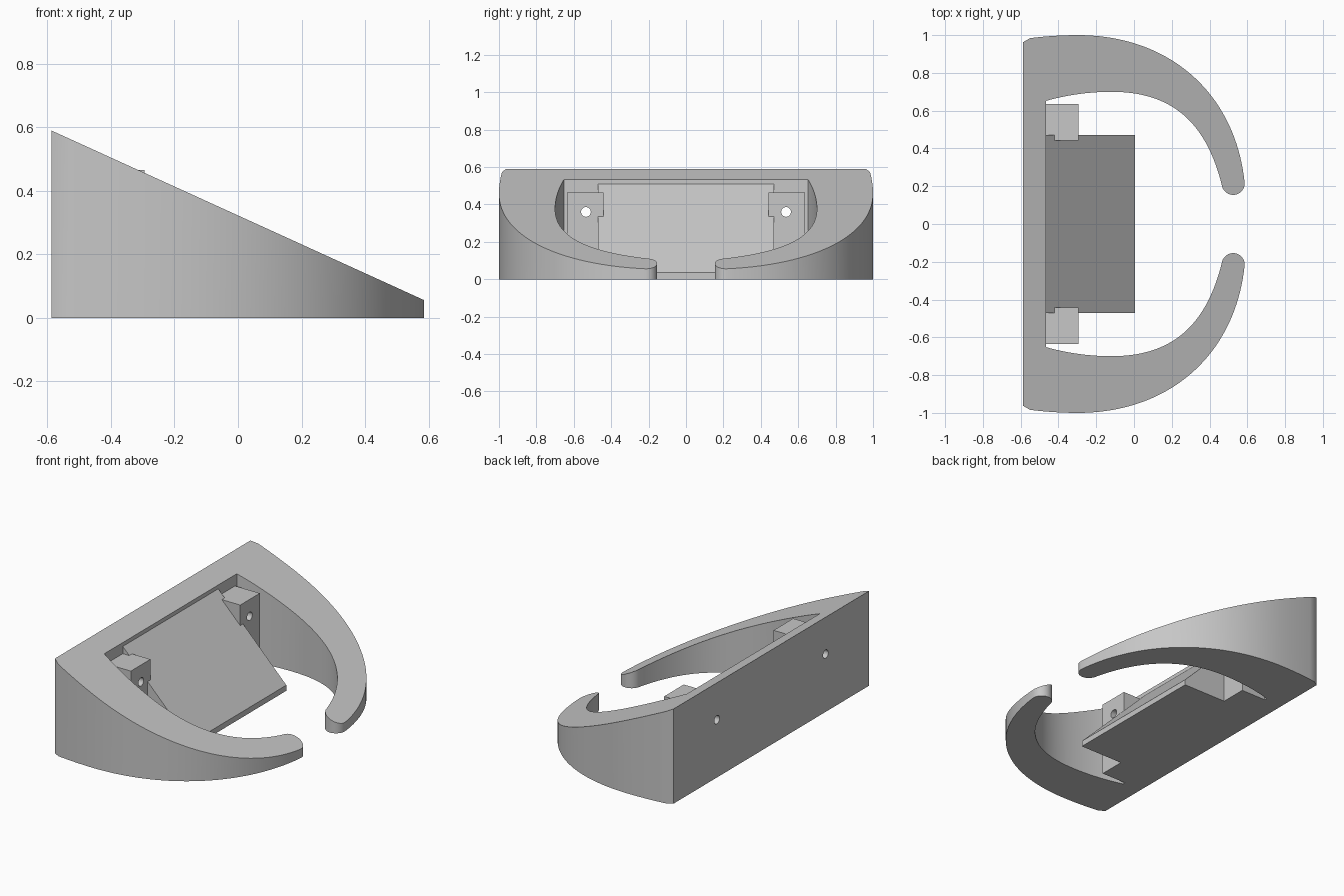
import bpy, bmesh, math
from mathutils import Vector
from mathutils.geometry import interpolate_bezier

cube = bpy.data.objects.get("Cube")
if cube:
    bpy.data.objects.remove(cube, do_unlink=True)

GREY = (0.57, 0.57, 0.57, 1.0)
mat = bpy.data.materials.new("plain grey")
mat.use_nodes = True
mat.diffuse_color = GREY
mat.node_tree.nodes["Principled BSDF"].inputs["Base Color"].default_value = GREY


def finish(name, bm):
    """Turn a bmesh into a named grey object."""
    bmesh.ops.recalc_face_normals(bm, faces=bm.faces)
    mesh = bpy.data.meshes.new(name)
    bm.to_mesh(mesh)
    bm.free()
    mesh.materials.append(mat)
    obj = bpy.data.objects.new(name, mesh)
    bpy.context.collection.objects.link(obj)
    return obj


def prism(name, lower, upper):
    """Close two matching outlines into a solid."""
    bm = bmesh.new()
    a = [bm.verts.new(p) for p in lower]
    b = [bm.verts.new(p) for p in upper]
    bm.faces.new(a)
    bm.faces.new(b)
    for i in range(len(a)):
        j = (i + 1) % len(a)
        bm.faces.new((a[i], a[j], b[j], b[i]))
    return finish(name, bm)


def bezier(p0, p1, p2, p3, count):
    pts = [Vector((*p, 0)) for p in (p0, p1, p2, p3)]
    return [(p.x, p.y) for p in interpolate_bezier(*pts, count)]


def drill(obj, y):
    """Cut a round screw hole along x."""
    bpy.ops.mesh.primitive_cylinder_add(vertices=32, radius=0.026, depth=1,
                                        location=(-0.5, y, 0.36),
                                        rotation=(0, math.pi / 2, 0))
    cutter = bpy.context.object
    cutter.name = "hole_cutter"
    cutter.hide_render = True
    mod = obj.modifiers.new("screw hole", "BOOLEAN")
    mod.operation = "DIFFERENCE"
    mod.solver = "EXACT"
    mod.object = cutter
    bpy.context.view_layer.objects.active = obj
    bpy.ops.object.modifier_apply(modifier=mod.name)
    bpy.data.objects.remove(cutter, do_unlink=True)


# Curved frame: half outline from the back wall, round the arm, to the inner wall
BACK, WALL = -0.588, -0.465
half = [(BACK, 0.962)]
half += bezier((-0.55, 0.984), (-0.47, 0.994), (-0.38, 1.0), (-0.3, 1.0), 8)
half += bezier((-0.3, 1.0), (0.2, 1.0), (0.54, 0.68), (0.586, 0.215), 40)[1:]
half += [(0.525 + 0.061 * math.cos(a), 0.215 + 0.061 * math.sin(a))
         for a in (-math.radians(165) * i / 16 for i in range(1, 17))]
half += bezier((0.464, 0.21), (0.38, 0.54), (0.2, 0.7), (-0.12, 0.7), 36)[1:]
half += bezier((-0.12, 0.7), (-0.24, 0.7), (-0.36, 0.682), (WALL, 0.652), 12)[1:]
outline = half + [(x, -y) for x, y in reversed(half)]
frame = prism("curved_frame",
              [(x, y, 0) for x, y in outline],
              [(x, y, 0.3225 - 0.455 * x) for x, y in outline])

# Sloping wedge against the wall
section = [(WALL, 0), (0.004, 0), (0.004, 0.035), (WALL, 0.51)]
prism("sloping_wedge",
      [(x, -0.47, z) for x, z in section],
      [(x, 0.47, z) for x, z in section])

# Screw blocks at both ends of the wedge
for side, name in ((1, "left_screw_block"), (-1, "right_screw_block")):
    corners = [(WALL, 0.442 * side), (-0.294, 0.442 * side),
               (-0.294, 0.635 * side), (WALL, 0.635 * side)]
    block = prism(name, [(x, y, 0) for x, y in corners],
                  [(x, y, 0.465) for x, y in corners])
    for obj in (frame, block):
        drill(obj, 0.535 * side)

# Soft curved walls with crisp edges
for obj in bpy.data.objects:
    if obj.type == "MESH" and mat.name in obj.data.materials:
        bpy.ops.object.select_all(action="DESELECT")
        obj.select_set(True)
        bpy.context.view_layer.objects.active = obj
        bpy.ops.object.shade_smooth_by_angle(angle=math.radians(30))
